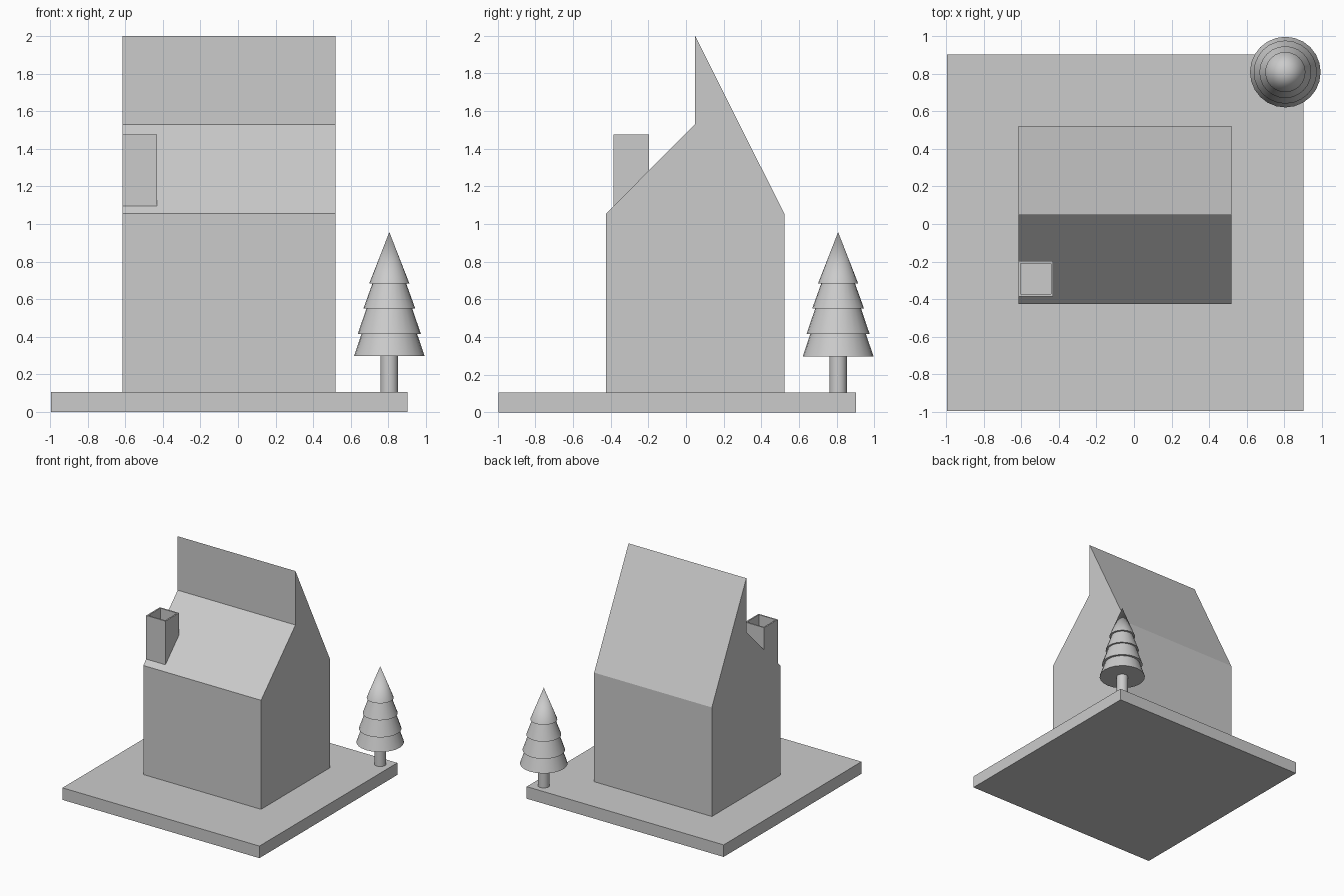
import bpy, bmesh, math
from mathutils import Vector

cube = bpy.data.objects.get("Cube")
if cube:
    bpy.data.objects.remove(cube, do_unlink=True)

grey = bpy.data.materials.new("plain_grey")
grey.use_nodes = True
COLOUR = (0.6, 0.6, 0.6, 1)
grey.diffuse_color = COLOUR
grey.node_tree.nodes["Principled BSDF"].inputs["Base Color"].default_value = COLOUR


def finish(name, bm):
    bmesh.ops.recalc_face_normals(bm, faces=bm.faces)
    mesh = bpy.data.meshes.new(name)
    bm.to_mesh(mesh)
    bm.free()
    mesh.materials.append(grey)
    obj = bpy.data.objects.new(name, mesh)
    bpy.context.collection.objects.link(obj)
    return obj


def box(low, high):
    bm = bmesh.new()
    bmesh.ops.create_cube(bm, size=1)
    low, high = Vector(low), Vector(high)
    for v in bm.verts:
        v.co = (low + high) / 2 + v.co * (high - low)
    return bm


def lathe(name, profile, centre, sides=24):
    bm = bmesh.new()
    verts = [bm.verts.new((r, 0, z)) for r, z in profile]
    edges = [bm.edges.new(pair) for pair in zip(verts, verts[1:])]
    bmesh.ops.spin(bm, geom=verts + edges, axis=(0, 0, 1), cent=(0, 0, 0),
                   steps=sides, angle=math.tau)
    bmesh.ops.remove_doubles(bm, verts=bm.verts, dist=0.0005)
    obj = finish(name, bm)
    obj.location = (*centre, 0)
    bpy.ops.object.select_all(action="DESELECT")
    obj.select_set(True)
    bpy.context.view_layer.objects.active = obj
    bpy.ops.object.shade_smooth_by_angle(angle=math.radians(30))
    return obj


GROUND = 0.105

# Ground slab
finish("ground_slab", box((-0.995, -0.995, 0), (0.903, 0.903, GROUND)))

# House: side outline with a split roof, extruded along x
outline = [(-0.425, GROUND), (0.522, GROUND), (0.522, 1.055),
           (0.048, 2.0), (0.048, 1.53), (-0.425, 1.055)]
bm = bmesh.new()
side = bm.faces.new([bm.verts.new((-0.615, y, z)) for y, z in outline])
extruded = bmesh.ops.extrude_face_region(bm, geom=[side], use_keep_orig=True)
moved = [g for g in extruded["geom"] if isinstance(g, bmesh.types.BMVert)]
bmesh.ops.translate(bm, verts=moved, vec=(1.135, 0, 0))
finish("house", bm)

# Chimney: thin rim around a sunken flue, flush with the house wall
bm = box((-0.615, -0.385, 1.0), (-0.43, -0.197, 1.475))
bm.normal_update()
top = max(bm.faces, key=lambda f: f.calc_center_median().z)
bmesh.ops.inset_region(bm, faces=[top], thickness=0.017)
flue = bmesh.ops.extrude_face_region(bm, geom=[top])
bmesh.ops.delete(bm, geom=[top], context="FACES_ONLY") if top.is_valid else None
flue_floor = [g for g in flue["geom"] if isinstance(g, bmesh.types.BMVert)]
bmesh.ops.translate(bm, verts=flue_floor, vec=(0, 0, -0.19))
finish("chimney", bm)

# Tree: trunk and four stepped tiers of foliage
TREE = (0.805, 0.808)
lathe("tree_trunk", [(0, GROUND), (0.047, GROUND), (0.047, 0.31), (0, 0.31)], TREE)
tiers = [(0.188, 0.148, 0.297), (0.168, 0.122, 0.415),
         (0.138, 0.09, 0.55), (0.107, 0, 0.683)]
heights = [z for _, _, z in tiers[1:]] + [0.957]
profile = [(0, tiers[0][2])]
for (low_r, high_r, z), z_top in zip(tiers, heights):
    profile += [(low_r, z), (high_r, z_top)]
lathe("tree_foliage", profile, TREE)
